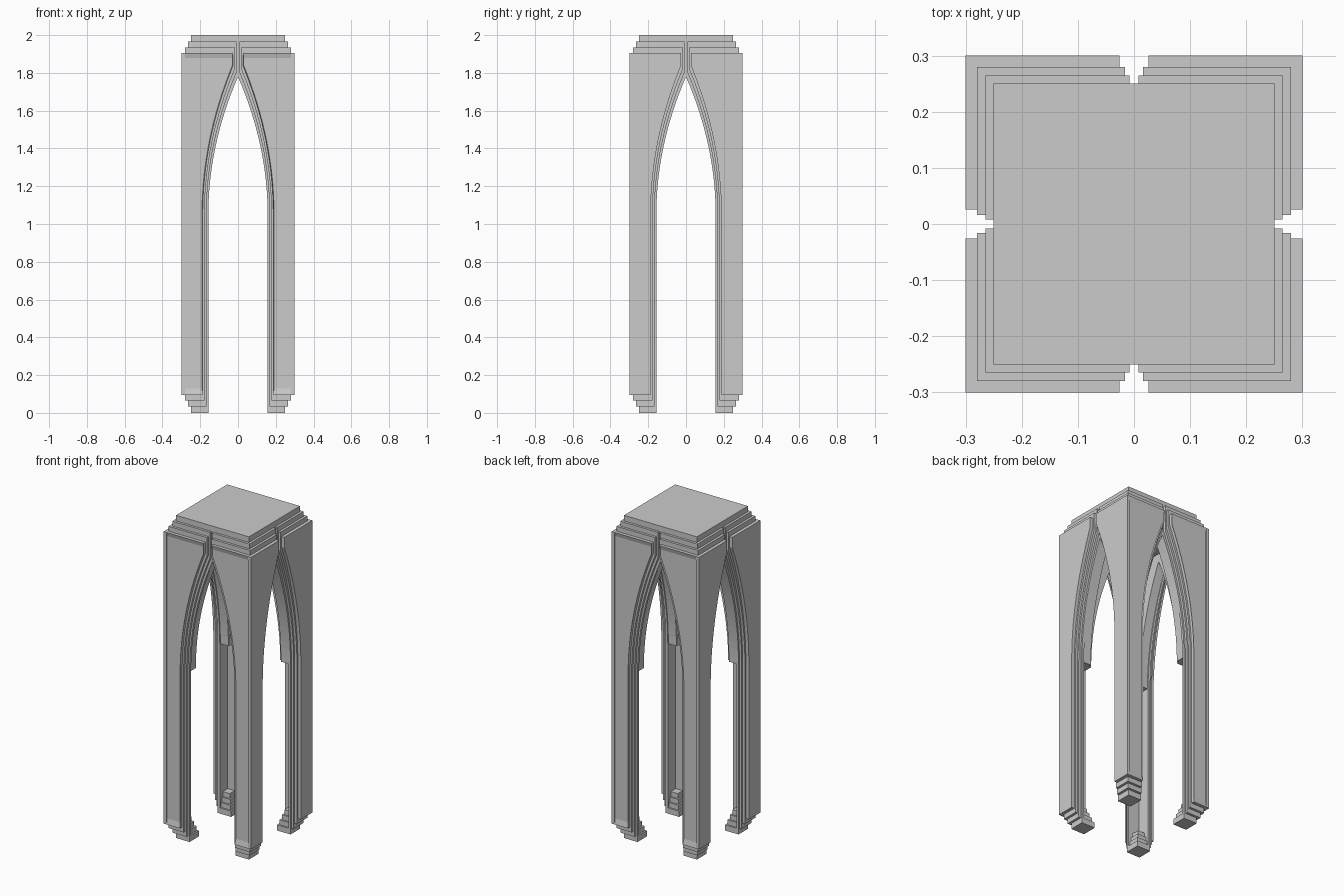
import bpy, bmesh, math
from mathutils import Matrix

if "Cube" in bpy.data.objects:
    bpy.data.objects.remove(bpy.data.objects["Cube"])

SPRING = 1.05
# name, outer half size, inner depth, bottom z, opening half width, arch apex, slit half width
LAYERS = [
    ("inner_wall", 0.25, 0.235, 0.0, 0.157, 1.78, 0.0),
    ("inner_moulding", 0.265, 0.25, 0.035, 0.167, 1.82, 0.008),
    ("middle_moulding", 0.28, 0.265, 0.065, 0.177, 1.86, 0.016),
    ("outer_panel", 0.30, 0.28, 0.095, 0.187, 1.90, 0.026),
]


def arch(w, apex, slit, n=16):
    """Right half of the pointed arch, from the slit down to the springing."""
    top = math.sqrt(1 - slit / w)
    pts = []
    for k in range(n, -1, -1):
        t = top * k / n
        pts.append((w * (1 - t * t), SPRING + (apex - SPRING) * t))
    return pts


def half_panel(bm, outline, y_in, y_out, mat, recess=False):
    """Extrude a half outline between two depths, mirrored on both sides of the arch."""
    for s in (1, -1):
        tmp = bmesh.new()
        f = tmp.faces.new([tmp.verts.new((s * x, -y_out, z)) for x, z in outline])
        ext = bmesh.ops.extrude_face_region(tmp, geom=[f], use_keep_orig=True)
        for v in ext["geom"]:
            if isinstance(v, bmesh.types.BMVert):
                v.co.y = -y_in
        bmesh.ops.recalc_face_normals(tmp, faces=tmp.faces[:])
        if recess:
            front = min(tmp.faces, key=lambda q: q.calc_center_median().y)
            bmesh.ops.inset_region(tmp, faces=[front], thickness=0.004, use_even_offset=True)
            zs = [v.co.z for v in front.verts]
            lo, hi = min(zs), max(zs)
            for v in front.verts:
                v.co.y += 0.007
                if v.co.z < lo + 0.001:
                    v.co.z = 0.13
                elif v.co.z > hi - 0.001:
                    v.co.z = 1.88
        tmp.transform(mat)
        me = bpy.data.meshes.new("tmp")
        tmp.to_mesh(me)
        tmp.free()
        bm.from_mesh(me)
        bpy.data.meshes.remove(me)


def box(bm, x0, x1, y0, y1, z0, z1):
    m = (Matrix.Translation(((x0 + x1) / 2, (y0 + y1) / 2, (z0 + z1) / 2))
         @ Matrix.Diagonal((x1 - x0, y1 - y0, z1 - z0, 1)))
    bmesh.ops.create_cube(bm, size=1, matrix=m)


def finish(bm, name):
    me = bpy.data.meshes.new(name)
    bm.to_mesh(me)
    bm.free()
    ob = bpy.data.objects.new(name, me)
    bpy.context.collection.objects.link(ob)
    return ob


TURNS = [Matrix.Rotation(math.pi / 2 * k, 4, 'Z') for k in range(4)]

# Nested wall layers with stepped arches
for name, o, y_in, z0, w, apex, slit in LAYERS:
    bm = bmesh.new()
    outline = [(w, z0), (o, z0), (o, 2 - z0), (slit, 2 - z0)] + arch(w, apex, slit)
    for k, m in enumerate(TURNS):
        half_panel(bm, outline, y_in, o, m, recess=(name == "outer_panel" and k % 2 == 0))
    finish(bm, name)

# Deep arch linings above the springing line
bm = bmesh.new()
lining = [(0.235, SPRING), (0.235, 1.84), (0, 1.84)] + arch(0.163, 1.785, 0)
for m in TURNS:
    half_panel(bm, lining, 0.18, 0.236, m)
finish(bm, "arch_lining")

# Stepped feet
bm = bmesh.new()
tops = [0.035, 0.065, 0.095, 0.125]
for (name, o, y_in, z0, w, apex, slit), z1 in zip(LAYERS, tops):
    for sx in (1, -1):
        for sy in (1, -1):
            xs = sorted((sx * w, sx * 0.245))
            ys = sorted((sy * w, sy * 0.245))
            box(bm, *xs, *ys, z0, z1)
finish(bm, "stepped_feet")

# Roof block with stepped ceiling
bm = bmesh.new()
box(bm, -0.236, 0.236, -0.236, 0.236, 1.84, 2.0)
box(bm, -0.165, 0.165, -0.165, 0.165, 1.82, 1.85)
finish(bm, "roof_block")
